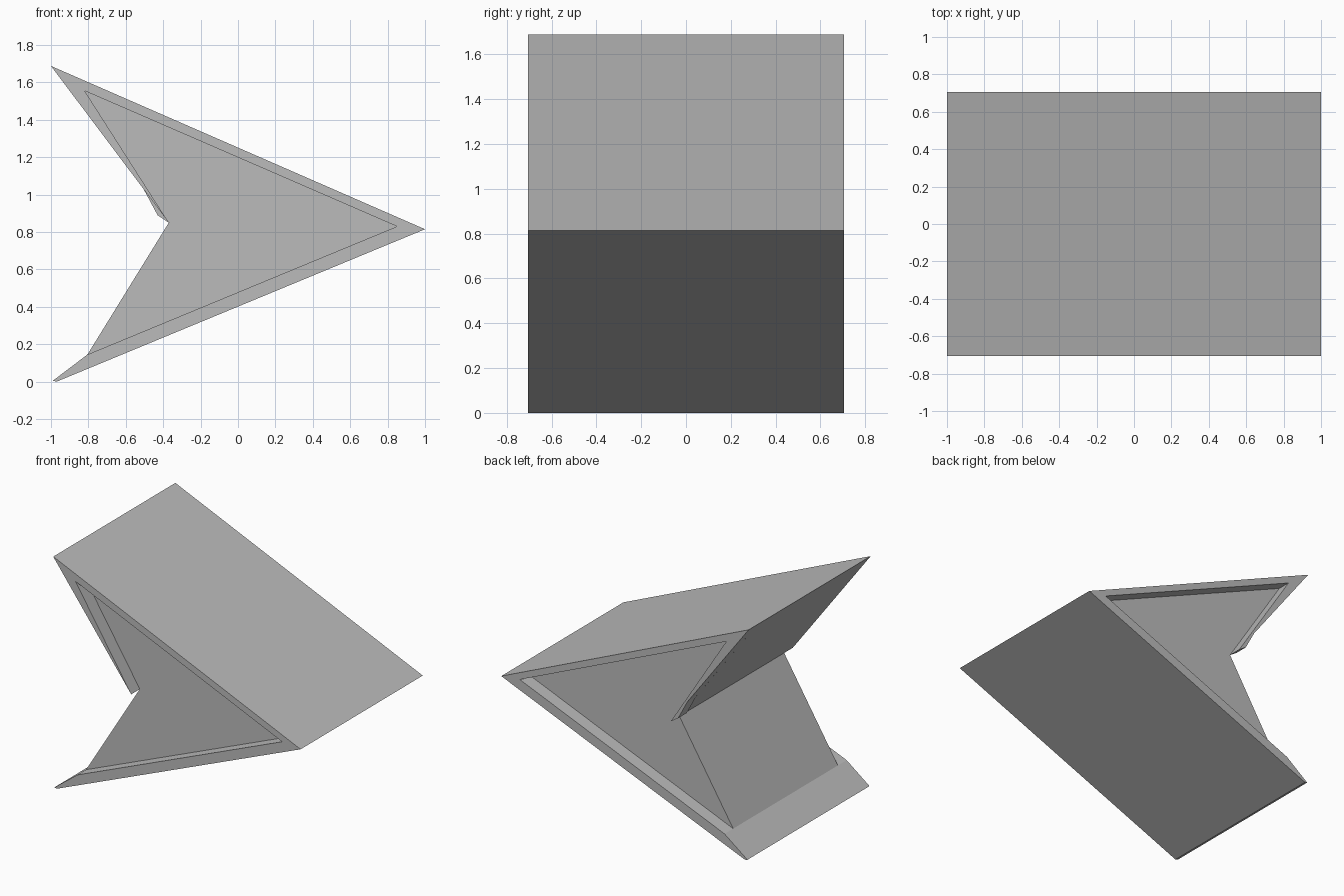
import bpy
import bmesh

if "Cube" in bpy.data.objects:
    bpy.data.objects.remove(bpy.data.objects["Cube"], do_unlink=True)

grey = bpy.data.materials.new("plain_grey")
grey.use_nodes = True
colour = (0.5, 0.5, 0.5, 1)
grey.diffuse_color = colour
grey.node_tree.nodes["Principled BSDF"].inputs["Base Color"].default_value = colour

HALF = 0.705      # half the depth of the arrowhead
RECESS = 0.10     # depth of the sunken side panels

# Shared corners of the profile, in x and z
TOP, NOSE = (-1, 1.688), (1, 0.815)
TAIL, TAIL_BACK, LEDGE = (-0.97, 0), (-0.99, 0.005), (-0.805, 0.145)
NOTCH = (-0.37, 0.85)
INNER_TOP, INNER_NOSE = (-0.82, 1.555), (0.85, 0.83)
OUTER = [TOP, NOSE, TAIL, TAIL_BACK, LEDGE]


def prism(name, outline, y0, y1):
    """Extrude an x-z outline from y0 to y1."""
    bm = bmesh.new()
    face = bm.faces.new([bm.verts.new((x, y0, z)) for x, z in outline])
    new = bmesh.ops.extrude_face_region(bm, geom=[face])["geom"]
    verts = [v for v in new if isinstance(v, bmesh.types.BMVert)]
    bmesh.ops.translate(bm, verts=verts, vec=(0, y1 - y0, 0))
    bmesh.ops.recalc_face_normals(bm, faces=bm.faces)
    mesh = bpy.data.meshes.new(name)
    bm.to_mesh(mesh)
    bm.free()
    mesh.materials.append(grey)
    obj = bpy.data.objects.new(name, mesh)
    bpy.context.collection.objects.link(obj)
    return obj


# Core with its notch, between the two recessed panels
prism("arrowhead_core", OUTER + [NOTCH], -HALF + RECESS, HALF - RECESS)

# Raised rims, open along the lower side of the notch
rim = OUTER + [INNER_NOSE, INNER_TOP, NOTCH]
prism("front_rim", rim, -HALF, -HALF + RECESS)
prism("back_rim", rim + [(-0.43, 0.89), (-0.505, 1.03)], HALF - RECESS, HALF)

# Solid tail ledge spanning the full depth
prism("tail_ledge", [LEDGE, TAIL_BACK, TAIL], -HALF, HALF)
